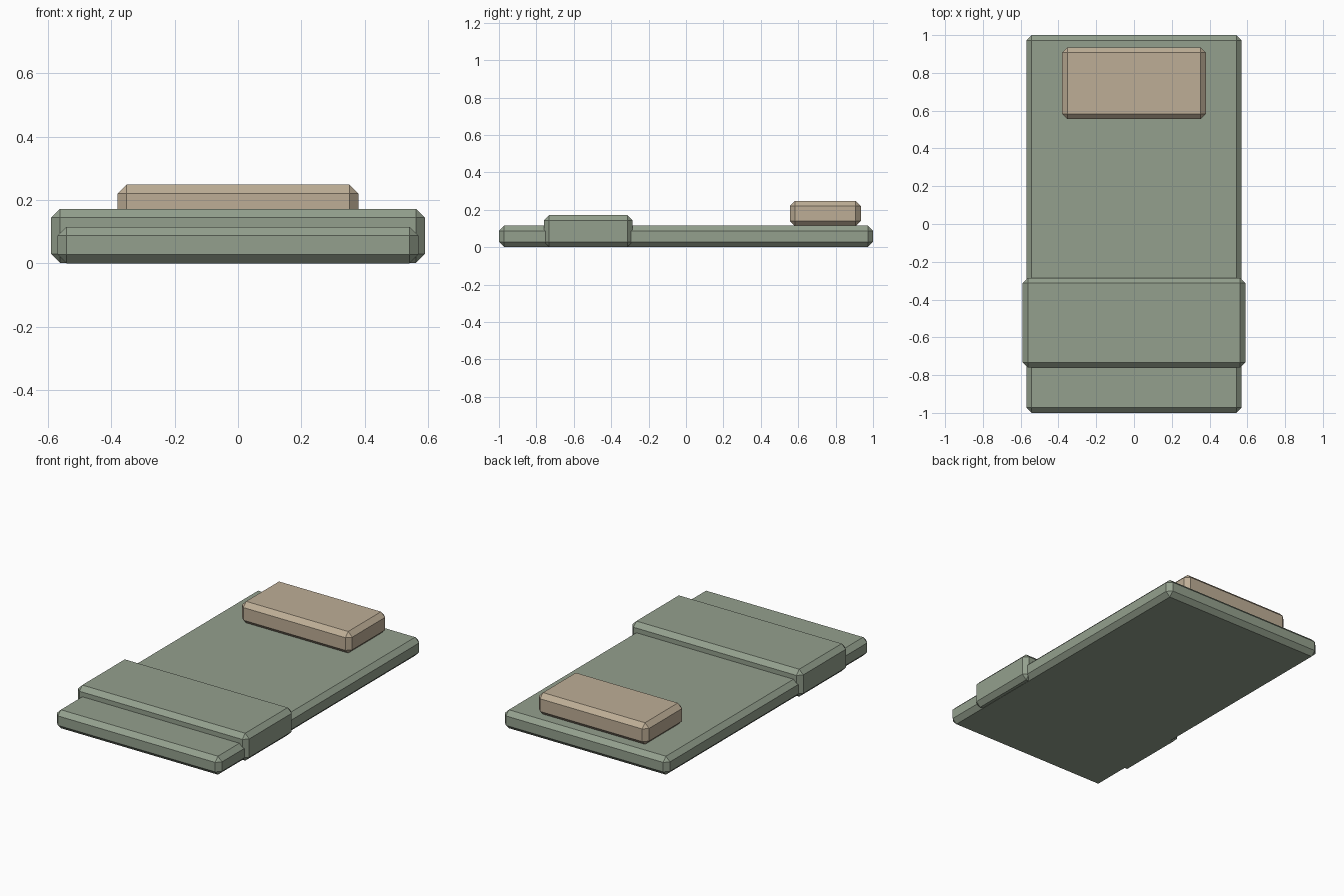
import bpy, bmesh
from mathutils import Vector

if "Cube" in bpy.data.objects:
    bpy.data.objects.remove(bpy.data.objects["Cube"])


def material(name, rgb):
    m = bpy.data.materials.new(name)
    m.diffuse_color = (*rgb, 1.0)
    m.use_nodes = True
    m.node_tree.nodes["Principled BSDF"].inputs["Base Color"].default_value = m.diffuse_color
    return m


green = material("sage green", (0.296, 0.352, 0.270))
cream = material("warm beige", (0.515, 0.423, 0.305))


def chamfered_box(name, lo, hi, mat, bevel=0.028):
    """Box between two corners with a single flat chamfer on every edge."""
    lo, hi = Vector(lo), Vector(hi)
    bm = bmesh.new()
    bmesh.ops.create_cube(bm, size=1.0)
    bmesh.ops.scale(bm, vec=hi - lo, verts=bm.verts)
    bmesh.ops.translate(bm, vec=(lo + hi) / 2, verts=bm.verts)
    bmesh.ops.bevel(bm, geom=bm.edges[:], offset=bevel, segments=1,
                    affect='EDGES', profile=0.5)
    mesh = bpy.data.meshes.new(name)
    bm.to_mesh(mesh)
    bm.free()
    mesh.materials.append(mat)
    obj = bpy.data.objects.new(name, mesh)
    bpy.context.collection.objects.link(obj)
    return obj


# Flat sleeping mat
chamfered_box("mat", (-0.57, -1.0, 0.0), (0.57, 1.0, 0.115), green)
# Folded blanket wrapped around the foot end
chamfered_box("folded_blanket", (-0.59, -0.76, 0.001), (0.59, -0.285, 0.172), green)
# Pillow at the head end
chamfered_box("pillow", (-0.38, 0.555, 0.113), (0.38, 0.935, 0.248), cream)
